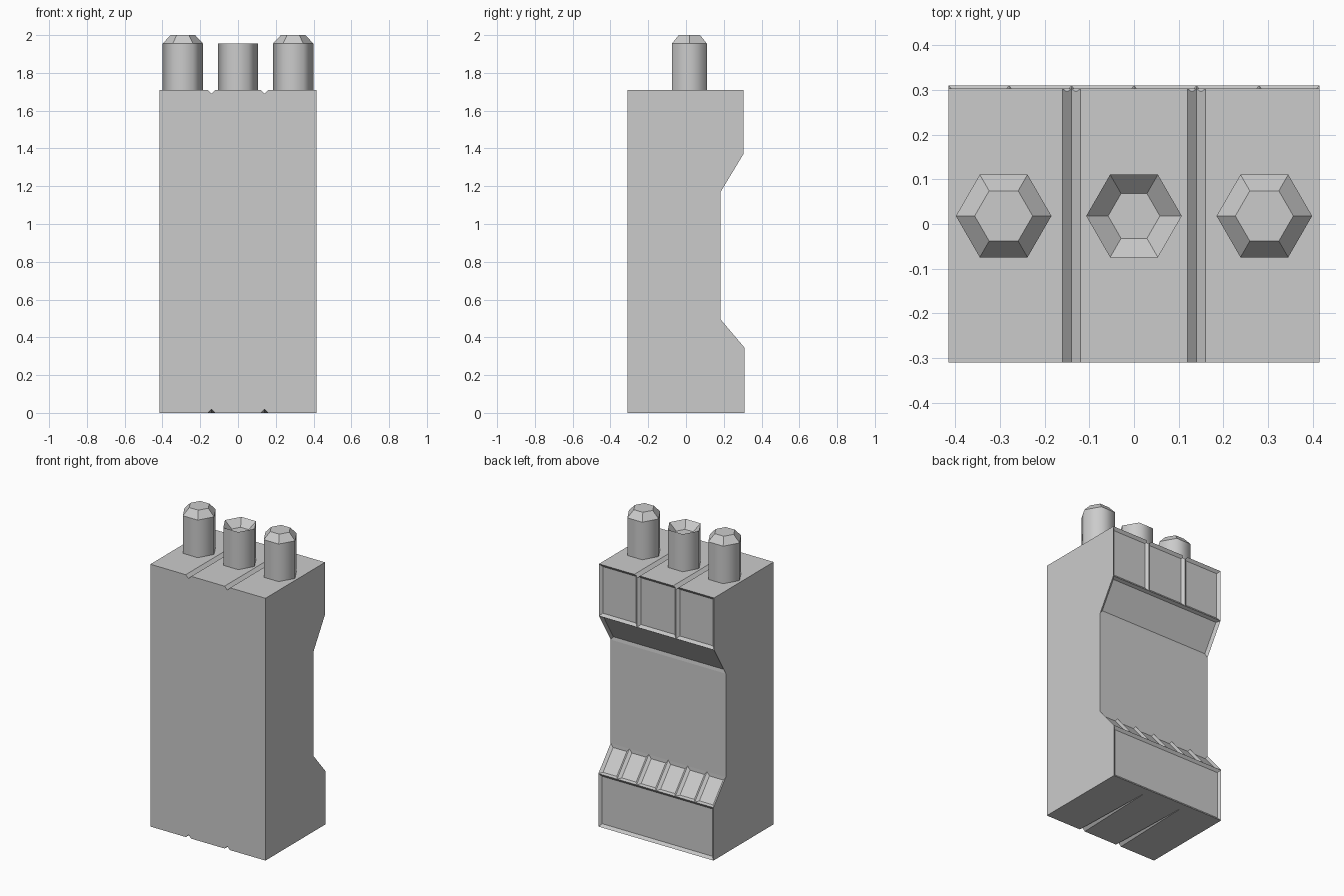
import bpy, bmesh, math
from mathutils import Vector

if "Cube" in bpy.data.objects:
    bpy.data.objects.remove(bpy.data.objects["Cube"])


def make_object(name, bm):
    bmesh.ops.recalc_face_normals(bm, faces=bm.faces)
    mesh = bpy.data.meshes.new(name)
    bm.to_mesh(mesh)
    bm.free()
    obj = bpy.data.objects.new(name, mesh)
    bpy.context.collection.objects.link(obj)
    return obj


def loft(bm, rings):
    """Closed skin through rings of equal length, capped at both ends."""
    loops = [[bm.verts.new(p) for p in ring] for ring in rings]
    n = len(loops[0])
    for a, b in zip(loops, loops[1:]):
        for i in range(n):
            j = (i + 1) % n
            bm.faces.new((a[i], a[j], b[j], b[i]))
    bm.faces.new(loops[0])
    bm.faces.new(loops[-1])


# Body: side profile with a grip recess in the back
HALF = 0.415
PROFILE = [(-0.31, 0), (0.31, 0), (0.31, 0.345), (0.183, 0.495),
           (0.183, 1.17), (0.304, 1.37), (0.304, 1.71), (-0.31, 1.71)]
bm = bmesh.new()
loft(bm, [[(x, y, z) for y, z in PROFILE] for x in (-HALF, HALF)])
bmesh.ops.recalc_face_normals(bm, faces=bm.faces)


def faces_between(z0, z1):
    """Back faces whose centre height lies between z0 and z1."""
    return [f for f in bm.faces if abs(f.normal.x) < 0.5 and f.normal.y > 0.3
            and z0 < f.calc_center_median().z < z1]


# Divide the upper back face and the lower slope into panels
for z0, z1, cuts in ((1.4, 1.7, (-0.14, 0.14)),
                     (0.36, 0.48, (-0.28, -0.14, 0, 0.14, 0.28))):
    for x in cuts:
        faces = faces_between(z0, z1)
        geom = faces + list({e for f in faces for e in f.edges}) \
            + list({v for f in faces for v in f.verts})
        bmesh.ops.bisect_plane(bm, geom=geom, plane_co=Vector((x, 0, 0)),
                               plane_no=Vector((1, 0, 0)))

# Sink every back panel, leaving slim sloping rims
panels = faces_between(0, 0.48) + faces_between(1.2, 1.7)
bmesh.ops.inset_individual(bm, faces=panels, thickness=0.018, depth=-0.014,
                           use_even_offset=True)
body = make_object("body", bm)

# V grooves: full length on top, fading out towards the back underneath
bm = bmesh.new()
for x in (-0.14, 0.14):
    for z, y_end, end_size in ((1.71, 0.35, 0.02), (0, 0.25, 0.001)):
        loft(bm, [[(x - s, y, z), (x, y, z - s), (x + s, y, z), (x, y, z + s)]
                  for y, s in ((-0.34, 0.02), (y_end, end_size))])
cutter = make_object("groove_cutter", bm)
cutter.hide_render = True
mod = body.modifiers.new("grooves", "BOOLEAN")
mod.operation = "DIFFERENCE"
mod.solver = "EXACT"
mod.object = cutter
bpy.context.view_layer.objects.active = body
bpy.ops.object.modifier_apply(modifier=mod.name)
bpy.data.objects.remove(cutter)


# Hexagonal pins: outer two with chamfered tips, middle one with a hollow tip
def pin(name, x, tip_radius, tip_z):
    bm = bmesh.new()
    rings = []
    for r, z in ((0.107, 1.705), (0.107, 1.955), (tip_radius, tip_z)):
        rings.append([(x + r * math.cos(k * math.pi / 3),
                       0.018 + r * math.sin(k * math.pi / 3), z) for k in range(6)])
    loft(bm, rings)
    bmesh.ops.recalc_face_normals(bm, faces=bm.faces)
    for f in bm.faces:
        f.smooth = abs(f.normal.z) < 0.1
    return make_object(name, bm)


pin("left_pin", -0.292, 0.065, 2.0)
pin("middle_pin", 0.0, 0.058, 1.91)
pin("right_pin", 0.292, 0.065, 2.0)
